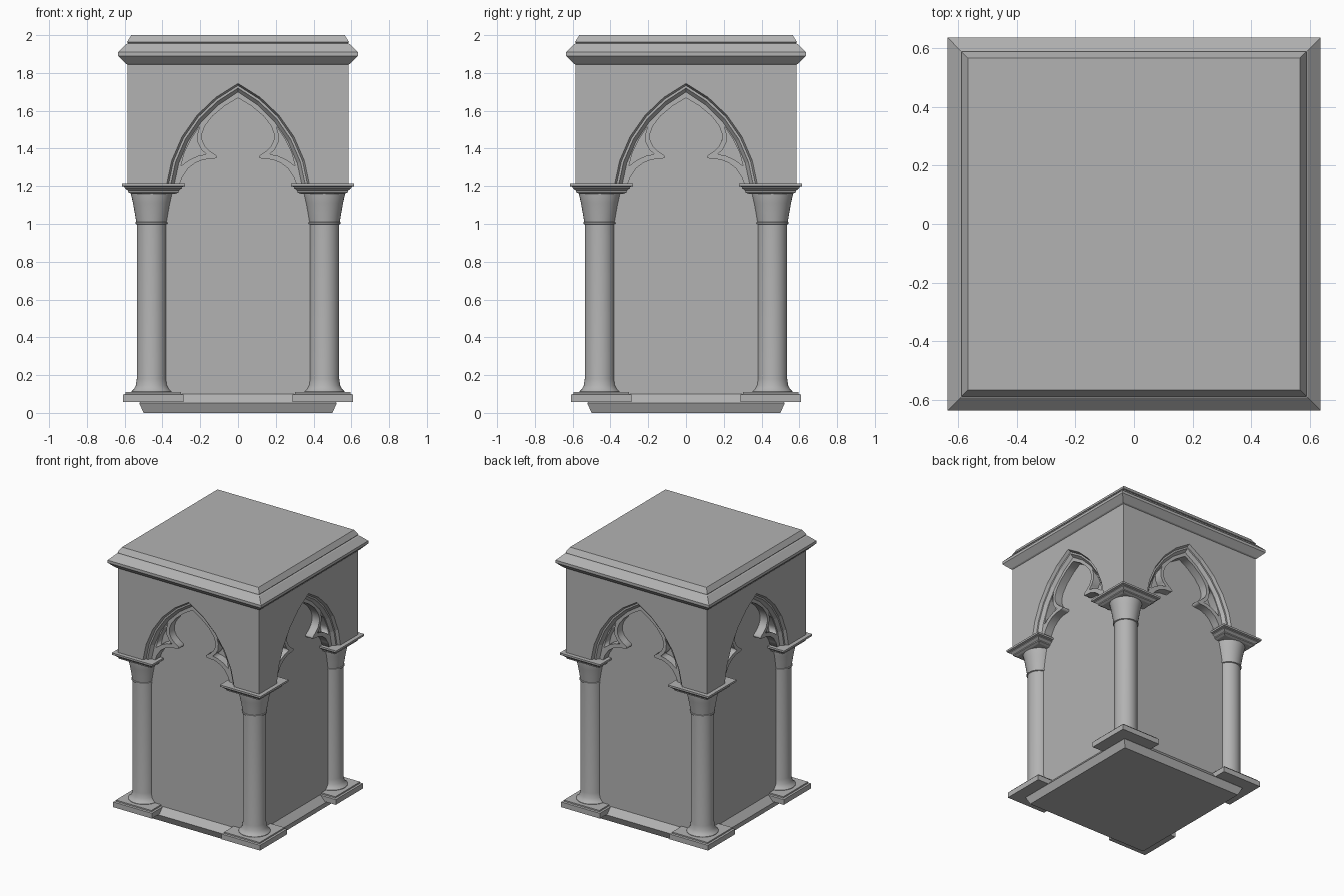
import bpy, bmesh, math
from mathutils import Matrix

if "Cube" in bpy.data.objects:
    bpy.data.objects.remove(bpy.data.objects["Cube"])

SCENE = bpy.context.scene.collection

# Mid-grey stone
STONE = bpy.data.materials.new("stone")
STONE.diffuse_color = (0.45, 0.45, 0.45, 1)
STONE.use_nodes = True
STONE.node_tree.nodes["Principled BSDF"].inputs["Base Color"].default_value = STONE.diffuse_color


def add(name, mesh, loc=(0, 0, 0), rot=0.0, smooth=False):
    if not mesh.materials:
        mesh.materials.append(STONE)
    ob = bpy.data.objects.new(name, mesh)
    SCENE.objects.link(ob)
    ob.location = loc
    ob.rotation_euler.z = rot
    if smooth:
        bpy.ops.object.select_all(action='DESELECT')
        ob.select_set(True)
        bpy.context.view_layer.objects.active = ob
        bpy.ops.object.shade_smooth_by_angle(angle=math.radians(35))
    return ob


def stack(name, profile, segs=4):
    """Closed solid from (half width, z) pairs; 4 segments gives a square plan."""
    bm = bmesh.new()
    k, off = (math.sqrt(2), math.pi / 4) if segs == 4 else (1, 0)
    rings = []
    for r, z in profile:
        rings.append([bm.verts.new((r * k * math.cos(off + 2 * math.pi * i / segs),
                                    r * k * math.sin(off + 2 * math.pi * i / segs), z))
                      for i in range(segs)])
    for a, b in zip(rings, rings[1:]):
        for i in range(segs):
            j = (i + 1) % segs
            bm.faces.new((a[i], a[j], b[j], b[i]))
    bm.faces.new(rings[0][::-1])
    bm.faces.new(rings[-1])
    me = bpy.data.meshes.new(name)
    bm.to_mesh(me)
    bm.free()
    return me


# Pointed arch: two arcs, each with its centre across the middle line
CX, CZ, R, SPRING = -0.306, 1.126, 0.69, 1.2


def arch(inset, n=5):
    r = R - inset
    a0, a1 = math.asin((SPRING - CZ) / r), math.acos(-CX / r)
    right = [(CX + r * math.cos(a0 + (a1 - a0) * i / n),
              CZ + r * math.sin(a0 + (a1 - a0) * i / n)) for i in range(n + 1)]
    return right + [(-x, z) for x, z in right[-2::-1]]


# Core wall with chamfered base slab
add("core_wall", stack("core_wall", [(.50, 0), (.523, .052), (.48, .10), (.48, 1.85)]))

# Cornice and roof slab
add("cornice", stack("cornice", [(.585, 1.845), (.595, 1.85), (.635, 1.89), (.635, 1.91), (.592, 1.953),
                                 (.582, 1.956), (.582, 1.960), (.588, 1.963), (.565, 2.0)]))

# Upper wall face with stepped arch moulding
FACE = 0.585
bm = bmesh.new()
rings = []
for inset, depth in [(0, 0), (.010, .022), (.022, .022), (.028, .030), (.040, .045), (.040, .105)]:
    rings.append([bm.verts.new((x, depth - FACE, z)) for x, z in arch(inset)])
corners = [bm.verts.new((x, -FACE, z)) for x, z in
           [(-FACE, SPRING), (-FACE, 1.85), (FACE, 1.85), (FACE, SPRING)]]
bm.faces.new(rings[0] + corners)
for a, b in zip(rings, rings[1:]):
    for i in range(len(a) - 1):
        bm.faces.new((a[i], b[i], b[i + 1], a[i + 1]))
bmesh.ops.recalc_face_normals(bm, faces=bm.faces)
bm.faces.ensure_lookup_table()
if bm.faces[0].normal.y > 0:
    bmesh.ops.reverse_faces(bm, faces=bm.faces)
arch_mesh = bpy.data.meshes.new("arch_wall")
bm.to_mesh(arch_mesh)
bm.free()

# Cusped tracery with a pierced opening on each side
lobe = [(.312, 1.2), (.295, 1.25), (.265, 1.295), (.225, 1.325), (.18, 1.342), (.135, 1.345), (.113, 1.35),
        (.115, 1.363), (.145, 1.383), (.175, 1.412), (.19, 1.445), (.19, 1.48), (.175, 1.52), (.135, 1.572),
        (.07, 1.626)]
hole = [(.203, 1.518), (.215, 1.475), (.213, 1.43), (.195, 1.395), (.168, 1.37), (.21, 1.362), (.255, 1.342),
        (.302, 1.308), (.283, 1.38), (.248, 1.45)]
mirror = lambda pts: [(-x, z) for x, z in pts]
outline = arch(.038) + mirror(lobe) + [(0, 1.668)] + lobe[::-1]
cu = bpy.data.curves.new("tracery_outline", 'CURVE')
cu.dimensions, cu.fill_mode, cu.extrude = '2D', 'BOTH', 0.03
for pts in (outline, hole, mirror(hole)):
    sp = cu.splines.new('POLY')
    sp.points.add(len(pts) - 1)
    sp.use_cyclic_u = True
    for p, (x, z) in zip(sp.points, pts):
        p.co = (x, z, 0, 1)
helper = bpy.data.objects.new("tracery_outline", cu)
SCENE.objects.link(helper)
bpy.context.view_layer.update()
dg = bpy.context.evaluated_depsgraph_get()
tracery_mesh = bpy.data.meshes.new_from_object(helper.evaluated_get(dg))
tracery_mesh.transform(Matrix.Translation((0, -.51, 0)) @ Matrix.Rotation(math.pi / 2, 4, 'X'))
bpy.data.objects.remove(helper)

# Column parts
shaft = stack("column_shaft", [(.108, .10), (.108, .113), (.095, .125), (.084, .145), (.079, .18), (.079, .997),
                               (.086, 1.0), (.086, 1.009), (.082, 1.011), (.090, 1.06), (.099, 1.11),
                               (.111, 1.165), (.111, 1.18)], 32)
plinth = stack("column_plinth", [(.16, .058), (.16, .097), (.147, .10), (.147, .11)])
abacus = stack("column_abacus", [(.118, 1.16), (.135, 1.168), (.135, 1.176), (.152, 1.19), (.152, 1.196),
                                 (.167, 1.2), (.167, 1.214)])

# Four sides and four corners
for k in range(4):
    turn = k * math.pi / 2
    add("arch_wall", arch_mesh, rot=turn)
    add("tracery", tracery_mesh, rot=turn)
    sx, sy = (1, 1, -1, -1)[k], (1, -1, -1, 1)[k]
    add("column_shaft", shaft, (.457 * sx, .457 * sy, 0), smooth=True)
    add("column_plinth", plinth, (.448 * sx, .448 * sy, 0))
    add("column_abacus", abacus, (.448 * sx, .448 * sy, 0))
